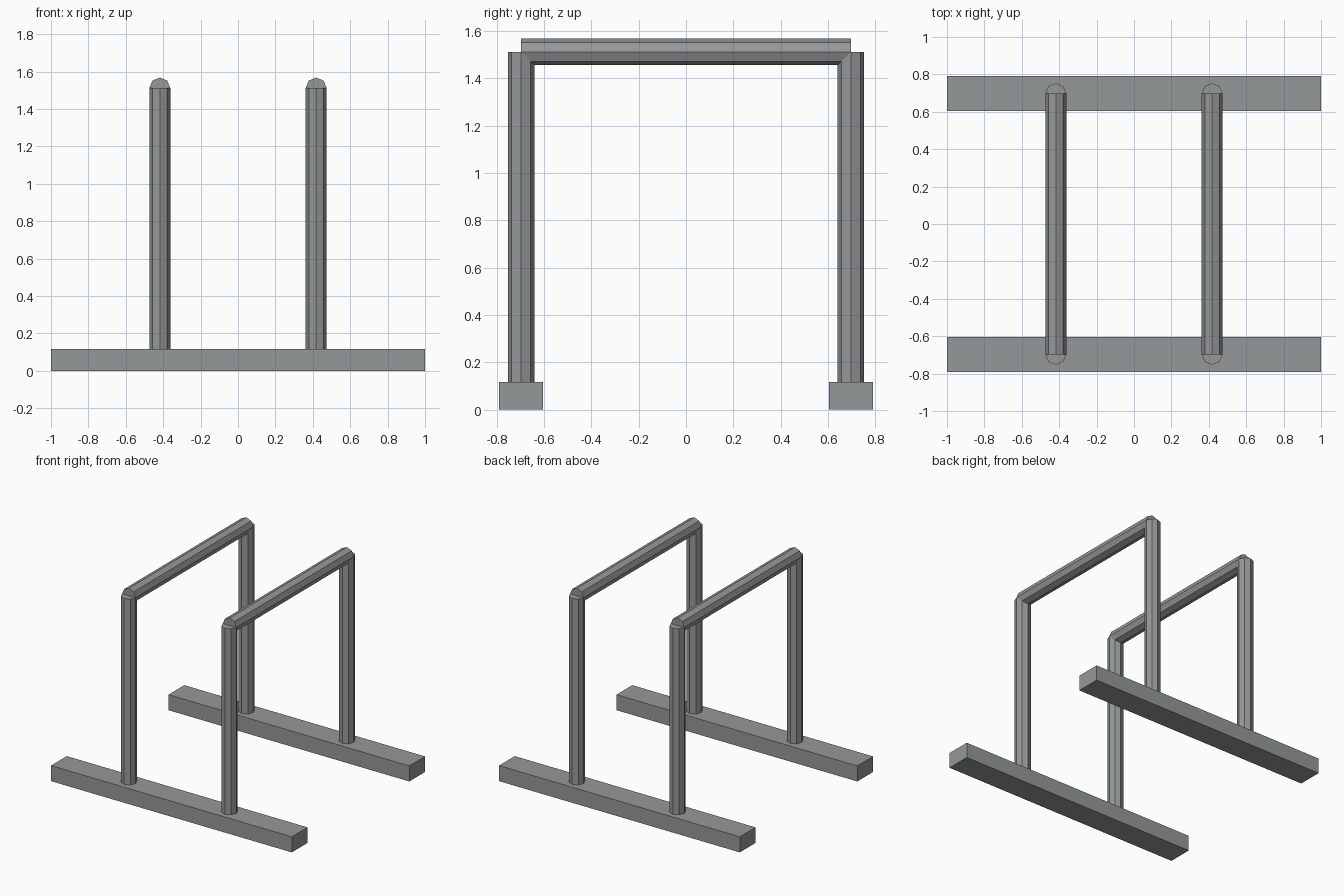
import bpy
import math

if "Cube" in bpy.data.objects:
    bpy.data.objects.remove(bpy.data.objects["Cube"])

BEAM_H = 0.117      # height of the ground beams
BEAM_W = 0.186
TUBE_R = 0.056
TUBE_X = 0.418      # sideways offset of each rail
POST_Y = 0.697      # front and back offset of posts and beams
RAIL_Z = 1.512

grey = bpy.data.materials.new("grey_metal")
grey.use_nodes = True
colour = (0.30, 0.315, 0.32, 1)
grey.diffuse_color = colour
grey.node_tree.nodes["Principled BSDF"].inputs["Base Color"].default_value = colour


def finish(name):
    obj = bpy.context.object
    obj.name = name
    obj.data.materials.append(grey)
    return obj


def beam(name, y):
    bpy.ops.mesh.primitive_cube_add(size=1, location=(0, y, BEAM_H / 2))
    finish(name).scale = (2, BEAM_W, BEAM_H)


def tube(name, location, length, tilt=0):
    bpy.ops.mesh.primitive_cylinder_add(
        vertices=8, radius=TUBE_R, depth=length,
        location=location, rotation=(tilt, 0, 0))
    finish(name)


# Ground beams
for end, y in (("front", -POST_Y), ("back", POST_Y)):
    beam(end + "_ground_beam", y)

# Two rails, each on a front and a back post
for side, x in (("right", -TUBE_X), ("left", TUBE_X)):
    for end, y in (("front", -POST_Y), ("back", POST_Y)):
        tube(f"{end}_{side}_post", (x, y, (RAIL_Z + BEAM_H) / 2), RAIL_Z - BEAM_H)
    tube(side + "_rail", (x, 0, RAIL_Z), 2 * POST_Y, math.pi / 2)
